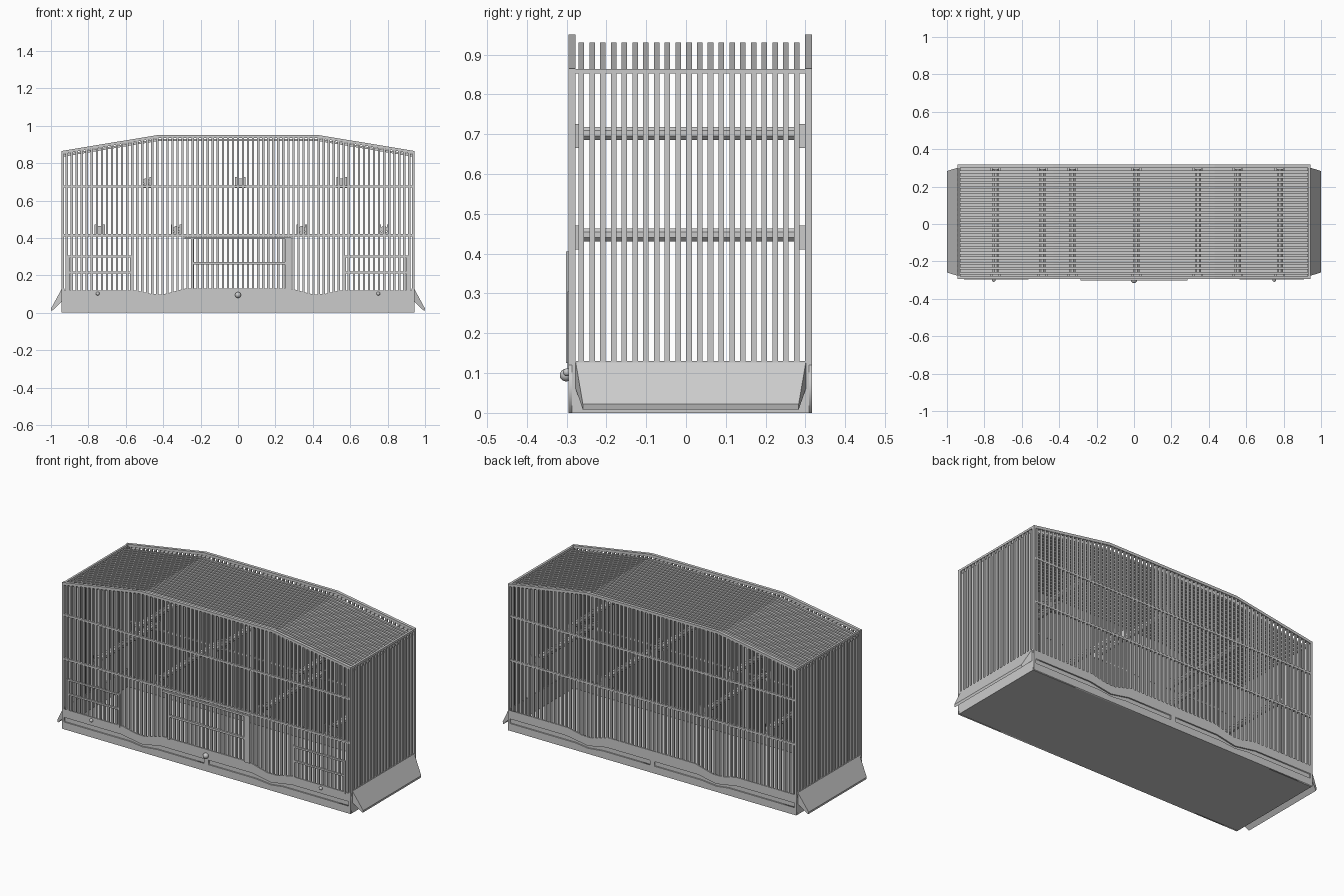
import bpy, bmesh, math
from mathutils import Matrix, Vector

if "Cube" in bpy.data.objects:
    bpy.data.objects.remove(bpy.data.objects["Cube"])

HX, YF, YB = 0.943, -0.295, 0.317        # cage half width, front and back planes
T = 0.018                                # thickness of front and back frames
ROOF = [(-HX, 0.865), (-0.43, 0.95), (0.43, 0.95), (HX, 0.865)]


def finish(name, bm):
    bmesh.ops.recalc_face_normals(bm, faces=bm.faces)
    me = bpy.data.meshes.new(name)
    bm.to_mesh(me)
    bm.free()
    ob = bpy.data.objects.new(name, me)
    bpy.context.collection.objects.link(ob)
    return ob


def box(bm, x0, x1, y0, y1, z0, z1):
    m = Matrix.Translation(((x0 + x1) / 2, (y0 + y1) / 2, (z0 + z1) / 2))
    bmesh.ops.create_cube(bm, size=1, matrix=m @ Matrix.Diagonal((x1 - x0, y1 - y0, z1 - z0, 1)))


def prism(bm, pts, y0, y1):
    """Extrude an x-z outline along y."""
    a = [bm.verts.new((x, y0, z)) for x, z in pts]
    b = [bm.verts.new((x, y1, z)) for x, z in pts]
    bm.faces.new(a)
    bm.faces.new(b[::-1])
    for i in range(len(pts)):
        j = (i + 1) % len(pts)
        bm.faces.new((a[i], b[i], b[j], a[j]))


def roof_strip(drop, thick):
    top = [(x, z - drop) for x, z in ROOF]
    return top + [(x, z - thick) for x, z in top[::-1]]


def roof_z(x):
    return 0.95 - max(0, abs(x) - 0.43) * 0.085 / (HX - 0.43)


# Base panels with a dipped top edge and two long slots
half = [(0.28, 0.13), (0.40, 0.098), (0.46, 0.10), (0.55, 0.12), (HX, 0.12)]
outline = [(-HX, 0), (HX, 0)] + half[::-1] + [(-x, z) for x, z in half]
slot = [(0.015, 0.07), (0.30, 0.07), (0.42, 0.047), (0.56, 0.07), (0.93, 0.07),
        (0.93, 0.043), (0.50, 0.043), (0.42, 0.033), (0.32, 0.043), (0.015, 0.043)]


def base_panel(name, y):
    cu = bpy.data.curves.new(name, 'CURVE')
    cu.dimensions, cu.fill_mode, cu.extrude = '2D', 'BOTH', 0.004
    for pts in (outline, slot, [(-x, z) for x, z in slot]):
        sp = cu.splines.new('POLY')
        sp.points.add(len(pts) - 1)
        for p, (x, z) in zip(sp.points, pts):
            p.co = (x, z, 0, 1)
        sp.use_cyclic_u = True
    tmp = bpy.data.objects.new(name + "_curve", cu)
    bpy.context.collection.objects.link(tmp)
    me = bpy.data.meshes.new_from_object(tmp.evaluated_get(bpy.context.evaluated_depsgraph_get()))
    bpy.data.objects.remove(tmp)
    me.transform(Matrix.Translation((0, y, 0)) @ Matrix.Rotation(math.pi / 2, 4, 'X'))
    bpy.context.collection.objects.link(bpy.data.objects.new(name, me))


base_panel("front_base_panel", YF + 0.004)
base_panel("back_base_panel", YB - 0.004)

# Tray: floor, low walls behind the panels, end walls
bm = bmesh.new()
box(bm, -HX, HX, YF + 0.008, YB - 0.008, 0, 0.025)
for y in (YF + 0.008, YB - T):
    box(bm, -HX, HX, y, y + 0.010, 0.025, 0.095)
for s in (-1, 1):
    x0, x1 = sorted((s * HX, s * (HX - 0.015)))
    box(bm, x0, x1, YF + 0.008, YB - 0.008, 0.025, 0.13)
finish("tray", bm)

# Sloping flaps on both ends
for s, name in ((-1, "left_flap"), (1, "right_flap")):
    bm = bmesh.new()
    prism(bm, [(s * HX, 0.127), (s * HX, 0.06), (s * 0.996, 0.008), (s * 1.0, 0.022)], -0.277, 0.301)
    for v in bm.verts:
        if abs(v.co.x) > 0.97:
            v.co.y += 0.018 if v.co.y < 0 else -0.018
    finish(name, bm)

# Front and back frames: roof strip, corner posts, horizontal rails
N = 70
for name, y in (("front", YF), ("back", YB - T)):
    bm = bmesh.new()
    prism(bm, roof_strip(0, 0.016), y, y + T)
    for s in (-1, 1):
        x0, x1 = sorted((s * HX, s * (HX - 0.012)))
        box(bm, x0, x1, y, y + T, 0.1, 0.86)
    finish(name + "_frame", bm)
    bm = bmesh.new()
    for z in (0.415, 0.675):
        box(bm, -HX, HX, y + 0.002, y + T - 0.002, z - 0.006, z + 0.006)
    finish(name + "_rails", bm)
    bm = bmesh.new()
    for i in range(1, N):
        x = -HX + 2 * HX * i / N
        box(bm, x - 0.006, x + 0.006, y + 0.004, y + 0.015, 0.085, roof_z(x) - 0.008)
    finish(name + "_bars", bm)

# Roof bars follow the bent roof line, side bars stand under them
ys = [-0.263 + 0.02705 * i for i in range(21)]
bm = bmesh.new()
for y in ys:
    prism(bm, roof_strip(0.02, 0.012), y - 0.007, y + 0.007)
finish("roof_bars", bm)
for s, name in ((-1, "left"), (1, "right")):
    x0, x1 = sorted((s * (HX - 0.002), s * (HX - 0.014)))
    bm = bmesh.new()
    for y in ys:
        box(bm, x0, x1, y - 0.007, y + 0.007, 0.12, 0.86)
    finish(name + "_side_bars", bm)
    bm = bmesh.new()
    box(bm, x0, x1 + 0.002 * (s > 0), YF, YB, 0.852, 0.864)
    finish(name + "_top_rail", bm)

# Perches: octagonal rods held by forked brackets
perches = [(x, 0.702) for x in (-0.49, 0.012, 0.555)] + [(x, 0.447) for x in (-0.74, -0.33, 0.342, 0.78)]
for x, z in perches:
    bm = bmesh.new()
    rot = Matrix.Rotation(math.pi / 2, 4, 'X') @ Matrix.Rotation(math.pi / 8, 4, 'Z')
    bmesh.ops.create_cone(bm, cap_ends=True, segments=8, radius1=0.018, radius2=0.018,
                          depth=0.56, matrix=Matrix.Translation((x, 0.011, z)) @ rot)
    finish("perch", bm)
    bm = bmesh.new()
    for y in (YF + T, YB - T - 0.014):
        for s in (-1, 1):
            box(bm, x + s * 0.022 - 0.006, x + s * 0.022 + 0.006, y, y + 0.014, z - 0.02, z + 0.024)
        box(bm, x - 0.028, x + 0.028, y, y + 0.014, z - 0.036, z - 0.014)
    finish("perch_bracket", bm)

# Sliding centre door: upright plate, top and middle rails
bm = bmesh.new()
y0, y1 = YF - 0.006, YF + 0.006
box(bm, 0.25, 0.285, y0, y1, 0.125, 0.405)
box(bm, -0.285, 0.25, y0, y1, 0.393, 0.405)
box(bm, -0.25, 0.25, y0, y1, 0.258, 0.270)
box(bm, -0.25, -0.238, y0, y1, 0.125, 0.393)
finish("center_door", bm)

# Small feeder doors on each side
for s, name in ((-1, "left_door"), (1, "right_door")):
    bm = bmesh.new()
    for z in (0.215, 0.30):
        box(bm, s * 0.737 - 0.172, s * 0.737 + 0.172, YF - 0.003, YF + 0.006, z - 0.005, z + 0.005)
    for x in (s * 0.737 - 0.166, s * 0.737 + 0.166):
        box(bm, x - 0.006, x + 0.006, YF - 0.003, YF + 0.006, 0.11, 0.30)
    finish(name, bm)

# Knobs
for x, z, r in ((0, 0.095, 0.016), (-0.75, 0.102, 0.010), (0.75, 0.102, 0.010)):
    bm = bmesh.new()
    yc = YF - 0.006 if r > 0.012 else YF - 0.004
    bmesh.ops.create_uvsphere(bm, u_segments=16, v_segments=10, radius=r,
                              matrix=Matrix.Translation((x, yc, z)))
    for f in bm.faces:
        f.smooth = True
    finish("knob", bm)
